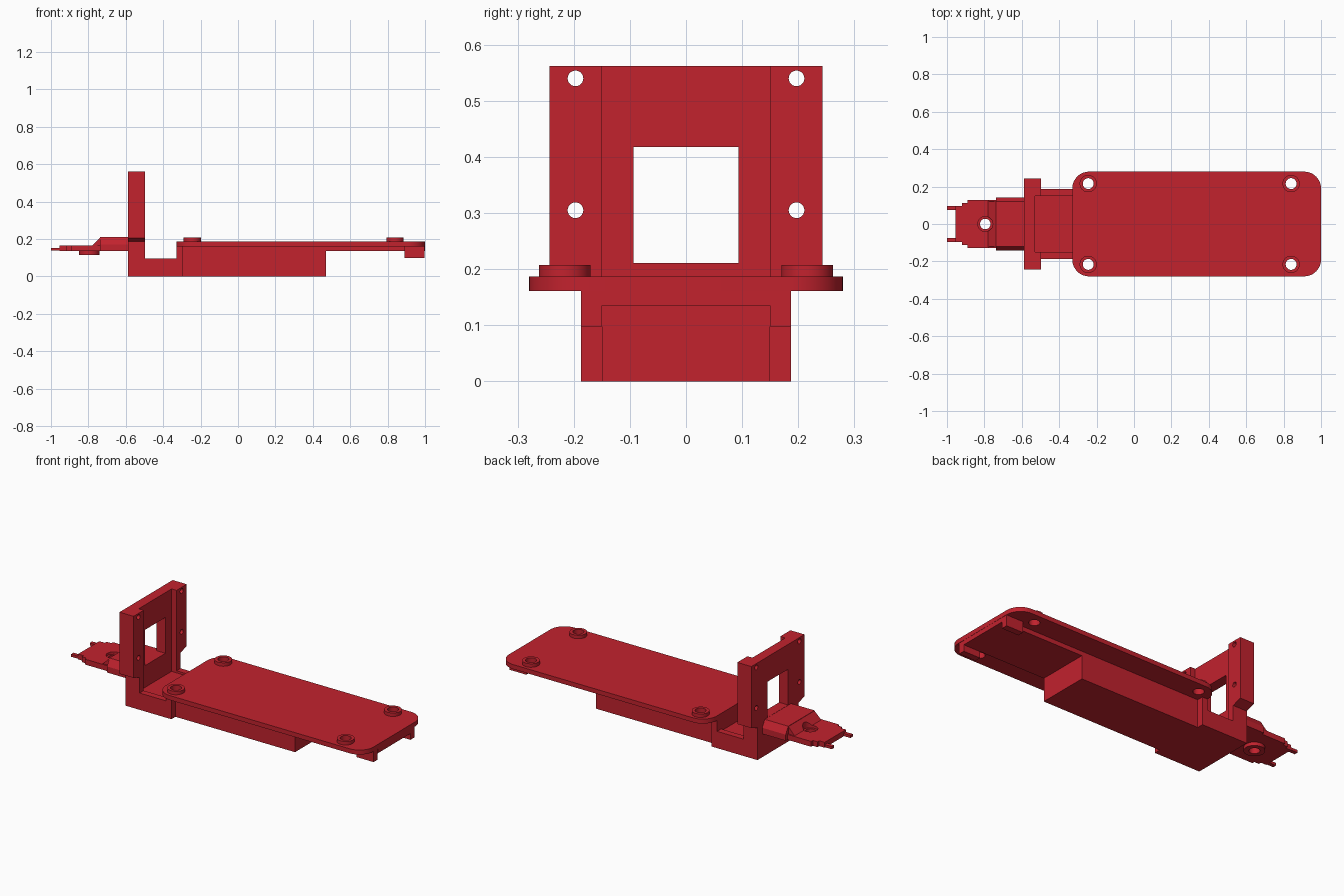
import bpy, bmesh, math
from mathutils import Vector

if "Cube" in bpy.data.objects:
    bpy.data.objects.remove(bpy.data.objects["Cube"])

red = bpy.data.materials.new("red plastic")
red.diffuse_color = (0.54, 0.016, 0.027, 1)
red.use_nodes = True
red.node_tree.nodes["Principled BSDF"].inputs["Base Color"].default_value = red.diffuse_color


def finish(bm, name):
    bmesh.ops.recalc_face_normals(bm, faces=bm.faces)
    me = bpy.data.meshes.new(name)
    bm.to_mesh(me)
    bm.free()
    me.materials.append(red)
    ob = bpy.data.objects.new(name, me)
    bpy.context.scene.collection.objects.link(ob)
    return ob


def hull(points, name="piece"):
    bm = bmesh.new()
    for p in points:
        bm.verts.new(p)
    bmesh.ops.convex_hull(bm, input=bm.verts)
    bmesh.ops.dissolve_limit(bm, angle_limit=0.001, verts=bm.verts, edges=bm.edges)
    return finish(bm, name)


def box(x0, x1, y0, y1, z0, z1, name="piece"):
    return hull([(x, y, z) for x in (x0, x1) for y in (y0, y1) for z in (z0, z1)], name)


def prism(outline, offset, name="piece"):
    """Extrude a closed outline of 3D points along offset."""
    bm = bmesh.new()
    face = bm.faces.new([bm.verts.new(p) for p in outline])
    ext = bmesh.ops.extrude_face_region(bm, geom=[face])
    moved = [v for v in ext["geom"] if isinstance(v, bmesh.types.BMVert)]
    bmesh.ops.translate(bm, verts=moved, vec=Vector(offset))
    return finish(bm, name)


def circle(r, n=40):
    return [(r * math.cos(2 * math.pi * i / n), r * math.sin(2 * math.pi * i / n)) for i in range(n)]


def disc(x, y, r, z0, z1):
    return prism([(x + a, y + b, z0) for a, b in circle(r)], (0, 0, z1 - z0))


def combine(base, pieces, mode):
    """Apply booleans to base and remove the helper pieces."""
    for p in pieces:
        p.hide_render = True
        m = base.modifiers.new("bool", "BOOLEAN")
        m.operation, m.solver, m.object = mode, "EXACT", p
    deps = bpy.context.evaluated_depsgraph_get()
    deps.update()
    base.data = bpy.data.meshes.new_from_object(base.evaluated_get(deps))
    base.modifiers.clear()
    for p in pieces:
        bpy.data.objects.remove(p)


def smooth(ob):
    bpy.ops.object.select_all(action="DESELECT")
    ob.select_set(True)
    bpy.context.view_layer.objects.active = ob
    bpy.ops.object.shade_smooth_by_angle(angle=math.radians(25))


# Rounded tray plate
R = 0.09
outline = []
for cx, cy, a0 in ((1 - R, 0.28 - R, 0), (-0.33 + R, 0.28 - R, 90),
                   (-0.33 + R, -0.28 + R, 180), (1 - R, -0.28 + R, 270)):
    for k in range(11):
        a = math.radians(a0 + 9 * k)
        outline.append((cx + R * math.cos(a), cy + R * math.sin(a), 0.161))
tray = prism(outline, (0, 0, 0.026), "tray")

# Battery body, underside slab, end feet and screw bosses
screws = [(x, s * 0.216) for x in (-0.245, 0.84) for s in (-1, 1)]
add = [box(-0.31, 0.47, -0.15, 0.15, 0, 0.175),
       box(0.4, 0.999, -0.15, 0.15, 0.135, 0.172)]
add += [box(0.89, 0.998, min(s * 0.15, s * 0.187), max(s * 0.15, s * 0.187), 0.098, 0.17) for s in (-1, 1)]
add += [disc(x, y, 0.046, 0.175, 0.207) for x, y in screws]
combine(tray, add, "UNION")
combine(tray, [disc(x, y, 0.029, 0.05, 0.3) for x, y in screws], "DIFFERENCE")
smooth(tray)

# Upright bracket: base, thin wall, side rails with flared wings
bracket = box(-0.588, -0.295, -0.187, 0.187, 0, 0.097, "upright_bracket")
combine(bracket, [box(-0.53, -0.33, -0.15, 0.15, 0.085, 0.3)], "DIFFERENCE")
add = [box(-0.33, -0.295, -0.187, 0.187, 0.05, 0.186),
       box(-0.588, -0.53, -0.17, 0.17, 0.01, 0.562)]
for s in (-1, 1):
    prof = [(0.15, 0), (0.187, 0), (0.187, 0.187), (0.243, 0.206), (0.243, 0.562), (0.15, 0.562)]
    add.append(prism([(-0.588, s * y, z) for y, z in prof], (0.09, 0, 0)))
combine(bracket, add, "UNION")

# Window and mounting holes in the upright
cuts = [box(-0.7, -0.4, -0.094, 0.094, 0.211, 0.418)]
for s in (-1, 1):
    for z in (0.305, 0.54):
        cuts.append(prism([(-0.7, s * 0.197 + a, z + b) for a, b in circle(0.014, 24)], (0.3, 0, 0)))
combine(bracket, cuts, "DIFFERENCE")
smooth(bracket)

# Tail arm: stepped tongue, sloped hump, prongs and underside boss
arm = box(-0.89, -0.7, -0.128, 0.128, 0.135, 0.166, "tail_arm")
add = [box(-0.92, -0.85, -0.113, 0.113, 0.135, 0.166),
       box(-0.955, -0.85, -0.097, 0.097, 0.135, 0.166),
       hull([(x, s * y, z) for s in (-1, 1) for x, y, z in
             ((-0.738, 0.143, 0.135), (-0.738, 0.143, 0.17), (-0.738, 0.12, 0.21),
              (-0.585, 0.143, 0.135), (-0.585, 0.143, 0.17), (-0.585, 0.12, 0.21))]),
       hull([(x, s * y, z) for s in (-1, 1) for x, y, z in
             ((-0.78, 0.122, 0.14), (-0.78, 0.122, 0.166), (-0.737, 0.119, 0.209),
              (-0.737, 0.119, 0.14), (-0.7, 0.1, 0.15), (-0.7, 0.1, 0.2))]),
       disc(-0.795, 0, 0.055, 0.115, 0.15)]
for s in (-1, 1):
    y0, y1 = sorted((s * 0.074, s * 0.096))
    add.append(box(-1, -0.9, y0, y1, 0.138, 0.153))
combine(arm, add, "UNION")
combine(arm, [disc(-0.795, 0, 0.028, 0.05, 0.3), disc(-0.795, 0, 0.04, 0.152, 0.3)], "DIFFERENCE")
smooth(arm)
